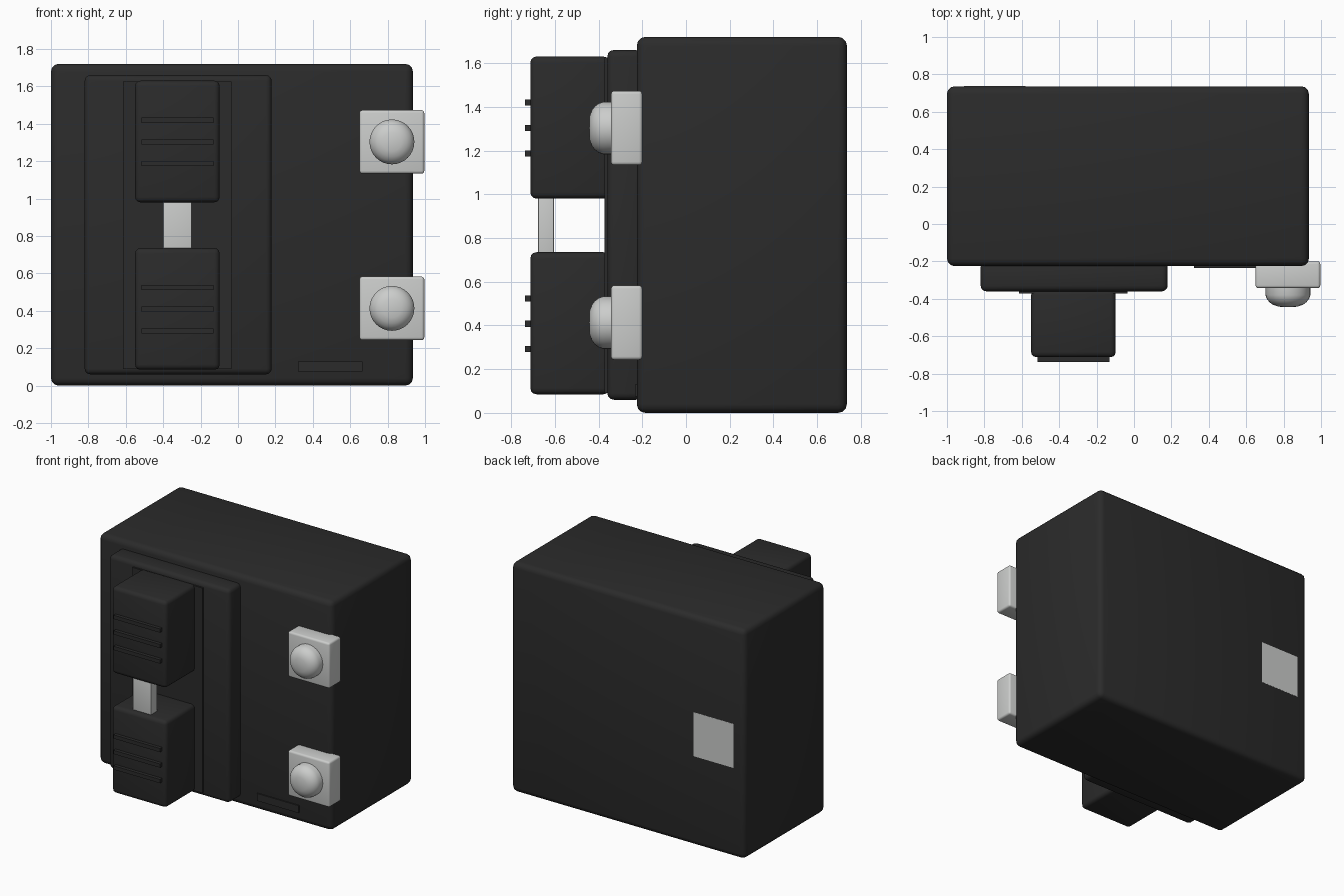
import bpy, bmesh, math
from mathutils import Matrix

cube = bpy.data.objects.get("Cube")
if cube:
    bpy.data.objects.remove(cube, do_unlink=True)


def material(name, rgb, roughness):
    mat = bpy.data.materials.new(name)
    mat.use_nodes = True
    mat.diffuse_color = (*rgb, 1)
    bsdf = mat.node_tree.nodes["Principled BSDF"]
    bsdf.inputs["Base Color"].default_value = (*rgb, 1)
    bsdf.inputs["Roughness"].default_value = roughness
    return mat


BLACK = material("black plastic", (0.024, 0.024, 0.024), 0.5)
SILVER = material("pale metal", (0.6, 0.61, 0.6), 0.4)


def finish(name, bm, mat):
    mesh = bpy.data.meshes.new(name)
    bm.to_mesh(mesh)
    bm.free()
    mesh.materials.append(mat)
    obj = bpy.data.objects.new(name, mesh)
    bpy.context.collection.objects.link(obj)
    bpy.ops.object.select_all(action="DESELECT")
    obj.select_set(True)
    bpy.context.view_layer.objects.active = obj
    bpy.ops.object.shade_smooth_by_angle(angle=math.radians(40))
    return obj


def box(name, xs, ys, zs, mat, bevel=0.0):
    """Box between pairs of limits, with optionally rounded edges."""
    spans = (xs, ys, zs)
    middle = [(a + b) / 2 for a, b in spans]
    size = [b - a for a, b in spans]
    bm = bmesh.new()
    bmesh.ops.create_cube(bm, size=1, matrix=Matrix.Translation(middle) @ Matrix.Diagonal((*size, 1)))
    if bevel:
        bmesh.ops.bevel(bm, geom=bm.edges[:], offset=bevel, segments=3, profile=0.5, affect="EDGES")
    return finish(name, bm, mat)


def knob(name, x, z):
    """Domed knob turned around an axis pointing to the front."""
    profile = [(0.12, -0.33), (0.12, -0.38), (0.113, -0.4), (0.1, -0.417),
               (0.08, -0.432), (0.05, -0.442), (0, -0.445)]
    bm = bmesh.new()
    verts = [bm.verts.new((x + r, y, z)) for r, y in profile]
    edges = [bm.edges.new(pair) for pair in zip(verts, verts[1:])]
    bmesh.ops.spin(bm, geom=verts + edges, cent=(x, 0, z), axis=(0, 1, 0),
                   angle=math.tau, steps=32)
    bmesh.ops.remove_doubles(bm, verts=bm.verts, dist=0.0005)
    bmesh.ops.recalc_face_normals(bm, faces=bm.faces)
    return finish(name, bm, SILVER)


# Main case and the raised panel with its thin track
box("case", (-1, 0.935), (-0.225, 0.736), (0, 1.72), BLACK, 0.04)
box("front_panel", (-0.82, 0.18), (-0.36, -0.2), (0.06, 1.66), BLACK, 0.03)
box("panel_track", (-0.615, -0.035), (-0.372, -0.35), (0.09, 1.625), BLACK)
box("label_plate", (0.32, 0.665), (-0.234, -0.225), (0.075, 0.13), BLACK)

# Two grips with three ridges each, joined by a bar
for part, base in (("lower", 0.085), ("upper", 0.98)):
    box(part + "_grip", (-0.55, -0.098), (-0.712, -0.35), (base, base + 0.65), BLACK, 0.028)
    for i in range(3):
        z = base + 0.207 + i * 0.116
        box(f"{part}_grip_ridge_{i + 1}", (-0.515, -0.13), (-0.737, -0.7),
            (z - 0.014, z + 0.014), BLACK)
box("grip_bar", (-0.4, -0.248), (-0.676, -0.604), (0.7, 1.02), SILVER, 0.004)

# Hinge blocks with domed knobs
for part, z in (("lower", 0.413), ("upper", 1.303)):
    box(part + "_hinge_block", (0.65, 0.996), (-0.343, -0.2), (z - 0.17, z + 0.17), SILVER, 0.015)
    knob(part + "_hinge_knob", 0.823, z)

# Thin pale plate on the back
box("back_plate", (-0.91, -0.58), (0.73, 0.737), (0.67, 1.0), SILVER)
